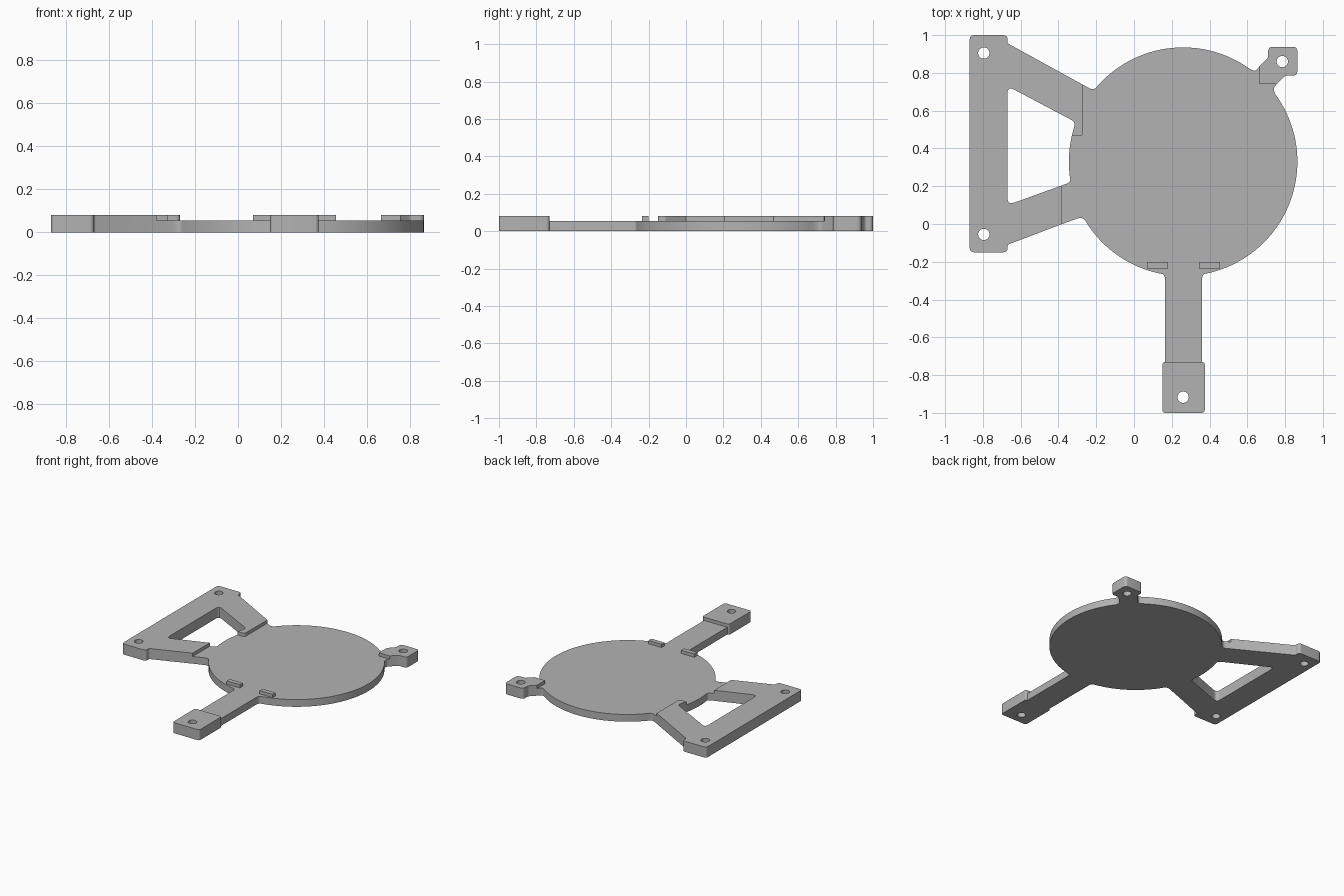
import bpy, bmesh, math
from mathutils import Vector

cube = bpy.data.objects.get("Cube")
if cube:
    bpy.data.objects.remove(cube, do_unlink=True)

LOW, HIGH = 0.055, 0.08
CX, CY, R = 0.26, 0.33, 0.605

grey = bpy.data.materials.new("plain grey")
grey.use_nodes = True
grey.diffuse_color = (0.45, 0.45, 0.45, 1)
grey.node_tree.nodes["Principled BSDF"].inputs["Base Color"].default_value = (0.45, 0.45, 0.45, 1)


def rounded(points, steps=5):
    """Round each corner that carries a third value, its setback."""
    out = []
    for i, p in enumerate(points):
        b = Vector(p[:2])
        if len(p) < 3:
            out.append(b)
            continue
        a = Vector(points[i - 1][:2])
        c = Vector(points[(i + 1) % len(points)][:2])
        s = b + (a - b).normalized() * min(p[2], (a - b).length * 0.49)
        e = b + (c - b).normalized() * min(p[2], (c - b).length * 0.49)
        for k in range(steps + 1):
            t = k / steps
            out.append(s * (1 - t) ** 2 + b * 2 * t * (1 - t) + e * t * t)
    return out


def circle(x, y, r, n):
    return [(x + r * math.cos(math.tau * i / n), y + r * math.sin(math.tau * i / n)) for i in range(n)]


def slab(name, points, z0, z1):
    """Extrude a flat outline between two heights."""
    bm = bmesh.new()
    face = bm.faces.new([bm.verts.new((p[0], p[1], z0)) for p in rounded(points)])
    ext = bmesh.ops.extrude_face_region(bm, geom=[face])
    moved = [v for v in ext["geom"] if isinstance(v, bmesh.types.BMVert)]
    bmesh.ops.translate(bm, verts=moved, vec=(0, 0, z1 - z0))
    bmesh.ops.recalc_face_normals(bm, faces=bm.faces)
    mesh = bpy.data.meshes.new(name)
    bm.to_mesh(mesh)
    bm.free()
    mesh.materials.append(grey)
    ob = bpy.data.objects.new(name, mesh)
    bpy.context.collection.objects.link(ob)
    return ob


def box(x0, x1, y0, y1, *r):
    return [(x0, y0, *r), (x1, y0, *r), (x1, y1, *r), (x0, y1, *r)]


# Round plate
plate = slab("mounting_plate", circle(CX, CY, R, 128), 0, LOW)

# Side bracket with its open triangle-like window
side_bracket = slab("side_bracket", [
    (-0.87, 1.0, 0.025), (-0.67, 1.0, 0.025), (-0.67, 0.957, 0.01), (-0.27, 0.737),
    (-0.27, 0.465, 0.02), (-0.33, 0.465), (-0.31, 0.54, 0.025), (-0.67, 0.73, 0.04),
    (-0.67, 0.1, 0.04), (-0.38, 0.205), (-0.38, 0.0), (-0.67, -0.11, 0.01),
    (-0.67, -0.15, 0.025), (-0.87, -0.15, 0.025)], 0, HIGH)
upper_root = slab("upper_bracket_root", [
    (-0.27, 0.737), (-0.215, 0.707, 0.025), (-0.18, 0.74), (-0.1, 0.5), (-0.27, 0.5)], 0, LOW)
lower_root = slab("lower_bracket_root", [
    (-0.38, 0.0), (-0.27, 0.04, 0.035), (-0.24, -0.01), (-0.1, 0.2), (-0.34, 0.27),
    (-0.335, 0.222, 0.02), (-0.38, 0.205)], 0, LOW)

# Front arm with thick foot
front_arm = slab("front_arm", [
    (0.165, -0.76), (0.165, -0.267, 0.03), (0.12, -0.256), (0.26, -0.1),
    (0.4, -0.256), (0.36, -0.267, 0.03), (0.36, -0.76)], 0, LOW)
front_foot = slab("front_foot", box(0.15, 0.375, -1.0, -0.73, 0.018), 0, HIGH)

# Corner ear and its neck
corner_ear = slab("corner_ear", [
    (0.71, 0.938, 0.025), (0.865, 0.938, 0.025), (0.865, 0.785, 0.025), (0.8, 0.785, 0.01),
    (0.755, 0.74), (0.665, 0.74), (0.665, 0.835), (0.71, 0.88, 0.01)], 0, HIGH)
ear_neck = slab("ear_neck", [
    (0.665, 0.835), (0.64, 0.806, 0.025), (0.61, 0.823), (0.6, 0.65), (0.76, 0.665),
    (0.735, 0.715, 0.03), (0.755, 0.74), (0.7, 0.8)], 0, LOW)

# Two small stops on the plate
stops = [slab("plate_stop", box(x, x + 0.11, -0.235, -0.2), LOW - 0.01, HIGH) for x in (0.07, 0.345)]

# Screw holes
holes = [slab("screw_hole_cutter", circle(x, y, 0.03, 32), -0.1, 0.2)
         for x, y in ((-0.795, 0.905), (-0.795, -0.055), (0.26, -0.917), (0.785, 0.86))]

# Join the parts into one body and drill it
bpy.context.view_layer.objects.active = plate
parts = [side_bracket, upper_root, lower_root, front_arm, front_foot, corner_ear, ear_neck] + stops
for operation, group in (("UNION", parts), ("DIFFERENCE", holes)):
    for ob in group:
        ob.hide_render = True
        mod = plate.modifiers.new("join", "BOOLEAN")
        mod.operation = operation
        mod.solver = "EXACT"
        mod.object = ob
        bpy.ops.object.modifier_apply(modifier=mod.name)
        bpy.data.objects.remove(ob, do_unlink=True)

plate.select_set(True)
bpy.ops.object.shade_smooth_by_angle(angle=math.radians(30))
